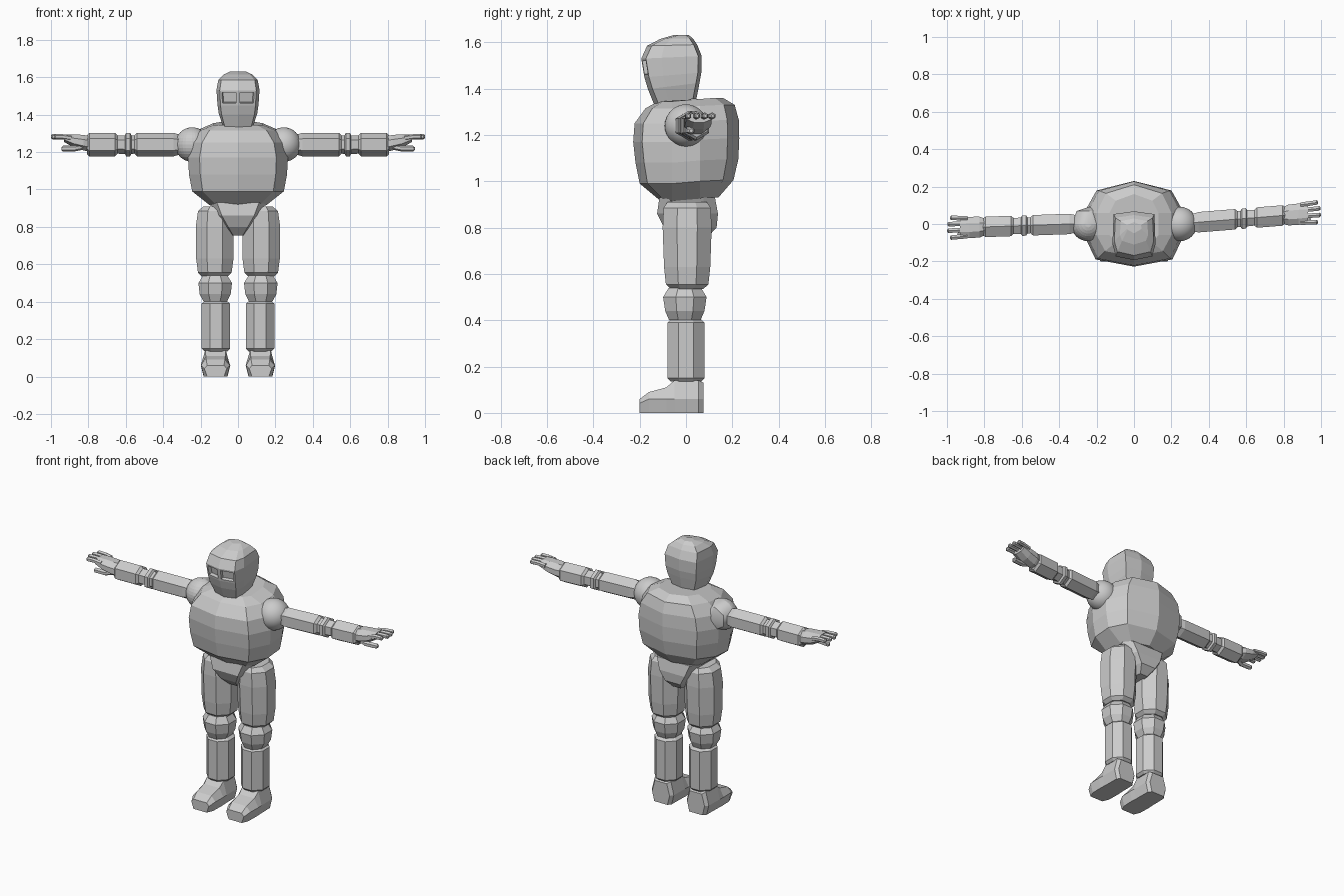
import bpy, bmesh, math
from mathutils import Vector

cube = bpy.data.objects.get("Cube")
if cube:
    bpy.data.objects.remove(cube)

grey = bpy.data.materials.new("plain_grey")
grey.use_nodes = True
COLOUR = (0.6, 0.6, 0.6, 1)
grey.diffuse_color = COLOUR
grey.node_tree.nodes["Principled BSDF"].inputs["Base Color"].default_value = COLOUR


def finish(name, bm):
    bmesh.ops.recalc_face_normals(bm, faces=bm.faces[:])
    mesh = bpy.data.meshes.new(name)
    bm.to_mesh(mesh)
    bm.free()
    mesh.materials.append(grey)
    obj = bpy.data.objects.new(name, mesh)
    bpy.context.collection.objects.link(obj)
    return obj


def loft(rings):
    """Skin a list of point rings and cap both ends."""
    bm = bmesh.new()
    loops = [[bm.verts.new(p) for p in ring] for ring in rings]
    n = len(loops[0])
    for a, b in zip(loops, loops[1:]):
        for i in range(n):
            j = (i + 1) % n
            bm.faces.new((a[i], a[j], b[j], b[i]))
    bm.faces.new(loops[0])
    bm.faces.new(loops[-1])
    return bm


def circle(sides, turn=0.5):
    for i in range(sides):
        a = math.tau * (i + turn) / sides
        yield math.cos(a), math.sin(a)


def mirrored(half):
    """Close a half outline that starts and ends on x = 0."""
    return half + [(-x, y, z) for x, y, z in half[-2:0:-1]]


# Torso: z, half width, front y, back y
torso = [(0.915, 0.15, -0.11, 0.14), (0.99, 0.245, -0.2, 0.205),
         (1.08, 0.262, -0.218, 0.226), (1.17, 0.267, -0.228, 0.23),
         (1.25, 0.25, -0.222, 0.228), (1.315, 0.2, -0.175, 0.21),
         (1.345, 0.13, -0.12, 0.16)]
rings = []
for z, w, f, b in torso:
    rings.append(mirrored([(0, f, z), (w * 0.77, f * 0.83, z), (w, -0.06, z),
                           (w, 0.06, z + 0.01), (w * 0.75, b * 0.78, z + 0.015),
                           (0, b, z + 0.015)]))
finish("torso", loft(rings))

# Head: z, half width, front y, back y
head = [(1.325, 0.08, -0.135, 0.045), (1.40, 0.103, -0.165, 0.058),
        (1.45, 0.11, -0.18, 0.066), (1.53, 0.115, -0.193, 0.068),
        (1.585, 0.105, -0.168, 0.048), (1.615, 0.075, -0.11, 0.03),
        (1.632, 0.04, -0.05, 0.01)]
rings = []
for z, w, f, b in head:
    tilt = 0.03 * (1.632 - z) / 0.3
    rings.append(mirrored([(0, f, z), (w * 0.85, f + 0.02, z),
                           (w, f * 0.55, z + tilt * 0.3),
                           (w * 0.95, b - 0.015, z + tilt), (0, b, z + tilt)]))
bm = loft(rings)
# Sunken eye slots in the two front faces below the brow
eyes = [f for f in bm.faces
        if 1.47 < f.calc_center_median().z < 1.51 and f.calc_center_median().y < -0.165]
bmesh.ops.recalc_face_normals(bm, faces=bm.faces[:])
bmesh.ops.inset_individual(bm, faces=eyes, thickness=0.016, depth=0)
bmesh.ops.inset_individual(bm, faces=eyes, thickness=0.003, depth=-0.02)
finish("head", bm)

# Pelvis: tapers to a narrow crotch
rings = []
for z, w, f, b in [(0.755, 0.035, -0.05, 0.09), (0.8, 0.07, -0.095, 0.132),
                   (0.86, 0.115, -0.125, 0.138), (0.93, 0.15, -0.115, 0.125)]:
    rings.append(mirrored([(0, f, z), (w * 0.75, f, z), (w, f * 0.6, z),
                           (w, b * 0.6, z), (w * 0.75, b, z), (0, b, z)]))
finish("pelvis", loft(rings))

# Leg segments: centre x, centre y, then (z, x radius, y radius)
LEG = {
    "thigh": (0.124, 0.005, [(0.535, 0.07, 0.07), (0.555, 0.09, 0.092), (0.63, 0.1, 0.1),
                             (0.8, 0.102, 0.106), (0.885, 0.09, 0.102), (0.91, 0.06, 0.085)]),
    "knee": (0.122, -0.005, [(0.4, 0.062, 0.068), (0.44, 0.083, 0.085),
                             (0.5, 0.09, 0.094), (0.54, 0.065, 0.07)]),
    "shin": (0.118, 0, [(0.135, 0.062, 0.065), (0.15, 0.076, 0.08),
                        (0.39, 0.076, 0.08), (0.403, 0.06, 0.065)]),
}
# Foot rings from heel to toe: y, top z, bottom half width, top half width
FOOT = [(0.075, 0.13, 0.045, 0.04), (0.055, 0.14, 0.06, 0.055), (-0.05, 0.14, 0.062, 0.055),
        (-0.085, 0.11, 0.064, 0.052), (-0.16, 0.09, 0.062, 0.05), (-0.2, 0.06, 0.045, 0.045)]
# Arm segments: (x, radius) from shoulder to wrist
ARM = {
    "upper_arm": [(0.3, 0.05), (0.345, 0.063), (0.54, 0.063), (0.553, 0.05)],
    "elbow": [(0.55, 0.048), (0.57, 0.05), (0.577, 0.063), (0.598, 0.063),
              (0.605, 0.05), (0.66, 0.048)],
    "forearm": [(0.645, 0.05), (0.658, 0.063), (0.795, 0.063), (0.808, 0.05)],
}

for side, s in (("left", 1), ("right", -1)):
    for part, (cx, cy, profile) in LEG.items():
        rings = [[(s * cx + x * rx * 1.08, cy + y * ry * 1.08, z) for x, y in circle(8)]
                 for z, rx, ry in profile]
        finish(f"{side}_{part}", loft(rings))

    rings = []
    for y, top, wb, wt in FOOT:
        mid = min(0.06, top * 0.7)
        half = [(0, y, 0), (wb, y, 0), (max(wb, wt) + 0.015, y, mid), (wt, y, top), (0, y, top)]
        rings.append([(x + s * 0.12, y, z) for x, y, z in mirrored(half)])
    finish(f"{side}_foot", loft(rings))

    # The arms lean slightly, one back and one forward
    def arm_point(x, y, z):
        drift = 0.01 + 0.08 * (x - 0.35) if s > 0 else -0.035 * (x - 0.35)
        return Vector((s * x, drift + y, 1.24 + z))

    for part, profile in ARM.items():
        rings = [[arm_point(x, a * r, b * r) for a, b in circle(6)] for x, r in profile]
        finish(f"{side}_{part}", loft(rings))

    # Palm, fingers and thumb
    rings = [[arm_point(x, a * w, b * h + lift) for a, b in circle(8)]
             for x, w, h, lift in ((0.8, 0.05, 0.045, 0.005), (0.825, 0.06, 0.045, 0.01),
                                   (0.88, 0.062, 0.038, 0.02), (0.93, 0.058, 0.022, 0.035))]
    finish(f"{side}_palm", loft(rings))

    def digit(name, path, r):
        rings = []
        for i, (x, y, z) in enumerate(path):
            k = r * (0.5 if i == len(path) - 1 else 1)
            rings.append([arm_point(x, y + a * k, z + b * k) for a, b in circle(6)])
        finish(f"{side}_{name}", loft(rings))

    for i, (y, tip) in enumerate(((-0.046, 0.985), (-0.012, 1.0), (0.02, 0.998), (0.05, 0.985))):
        digit(f"finger_{i + 1}", [(0.89, y, 0.035), (0.94, y * 1.05, 0.042),
                                  (tip - 0.008, y * 1.1, 0.042), (tip, y * 1.1, 0.042)], 0.014)
    digit("thumb", [(0.82, -0.025, -0.01), (0.87, -0.04, -0.02),
                    (0.935, -0.035, -0.022), (0.945, -0.035, -0.022)], 0.016)

    # Shoulder ball; the right one has a coarsely faceted back half
    bm = bmesh.new()
    bmesh.ops.create_uvsphere(bm, u_segments=32, v_segments=16, radius=0.092)
    if s < 0:
        bmesh.ops.delete(bm, geom=[v for v in bm.verts if v.co.y > 0.005], context='VERTS')
        for x, z in circle(6):
            bm.verts.new((x * 0.07, 0.07, z * 0.07))
        bm.verts.new((0.03, 0.1, 0))
        bmesh.ops.convex_hull(bm, input=bm.verts[:])
    bmesh.ops.translate(bm, verts=bm.verts[:], vec=(s * 0.245, 0.0, 1.24))
    ball = finish(f"{side}_shoulder", bm)
    bpy.ops.object.select_all(action='DESELECT')
    ball.select_set(True)
    bpy.context.view_layer.objects.active = ball
    bpy.ops.object.shade_smooth_by_angle(angle=math.radians(25))
